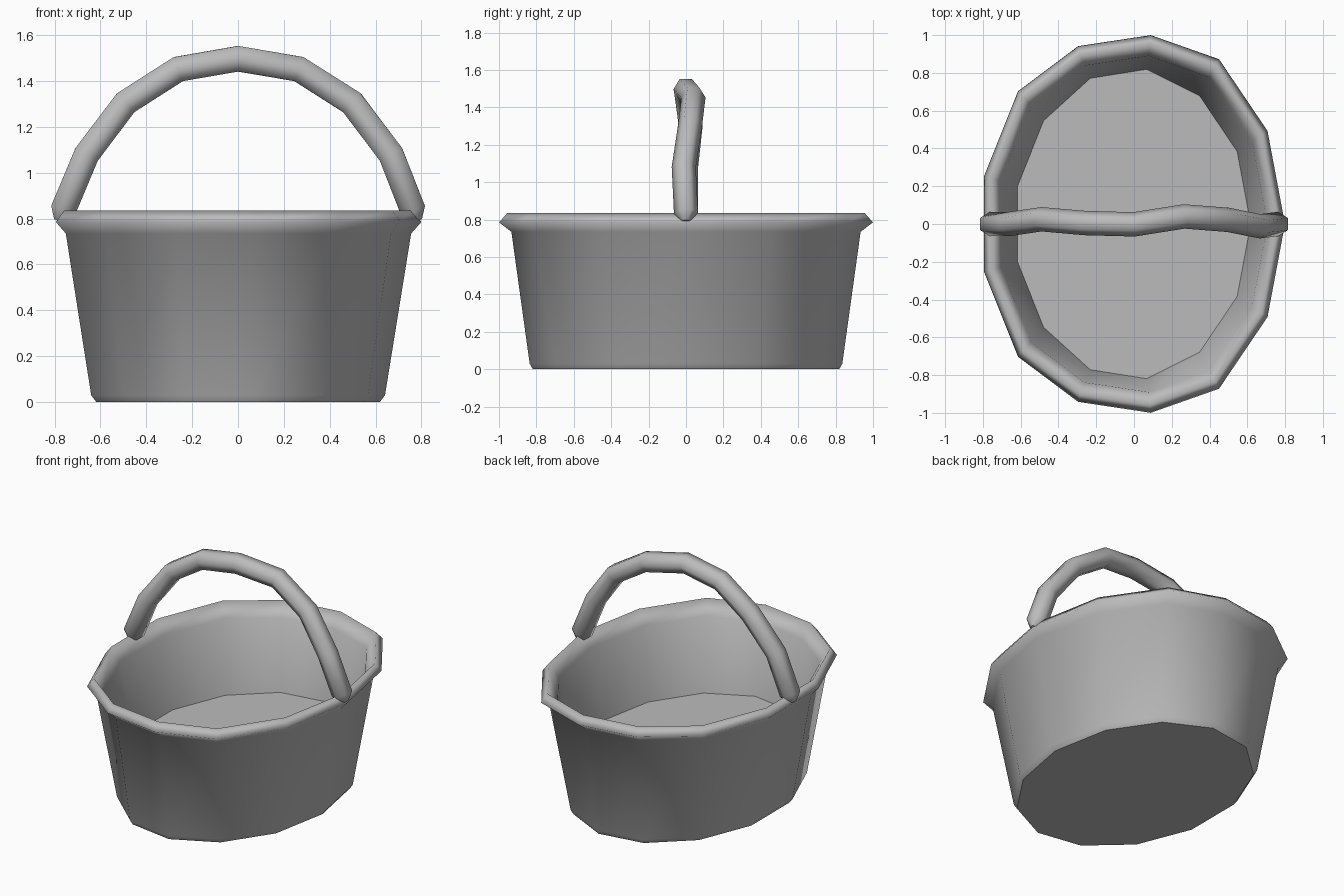
import bpy, bmesh, math
from mathutils import Vector

if "Cube" in bpy.data.objects:
    bpy.data.objects.remove(bpy.data.objects["Cube"])

grey = bpy.data.materials.new("basket_grey")
grey.diffuse_color = (0.5, 0.5, 0.5, 1)
grey.use_nodes = True
grey.node_tree.nodes["Principled BSDF"].inputs["Base Color"].default_value = grey.diffuse_color
SIDES = 13


def build(name, rings):
    """Skin a list of rings with smooth quads and close both ends with crisp caps."""
    bm = bmesh.new()
    loops = [[bm.verts.new(p) for p in ring] for ring in rings]
    for a, b in zip(loops, loops[1:]):
        n = len(a)
        for i in range(n):
            j = (i + 1) % n
            bm.faces.new((a[i], a[j], b[j], b[i]))
    caps = [bm.faces.new(loops[0][::-1]), bm.faces.new(loops[-1])]
    for f in bm.faces:
        f.smooth = True
    for cap in caps:
        for e in cap.edges:
            e.smooth = False
    bmesh.ops.recalc_face_normals(bm, faces=bm.faces)
    mesh = bpy.data.meshes.new(name)
    bm.to_mesh(mesh)
    bm.free()
    mesh.materials.append(grey)
    obj = bpy.data.objects.new(name, mesh)
    bpy.context.collection.objects.link(obj)
    return obj


def oval(rx, ry, z, pinch=1.0):
    """Thirteen-sided oval with a corner on +x; pinch pulls in its front and back corners."""
    ring = []
    for k in range(SIDES):
        a = 2 * math.pi * k / SIDES
        s = math.sin(a)
        ring.append(Vector((rx * math.cos(a) - 0.009,
                            ry * s * (pinch if abs(s) > 0.9 else 1), z)))
    return ring


# Tub in one skin: chamfered base, outer wall, flared rim, inner wall, raised floor
P = 0.95
build("basket_tub", [
    oval(0.627, 0.825, 0),
    oval(0.65, 0.842, 0.03),
    oval(0.764, 0.99, 0.735, P),
    oval(0.8085, 1.06, 0.785, P),
    oval(0.772, 1.013, 0.835, P),
    oval(0.716, 0.944, 0.745, P),
    oval(0.627, 0.825, 0.285),
])

# Slightly wavy six-sided arched handle: centre line points and radii
R = 0.0645
path = [(-0.785, 0, 0.79, 0.022), (-0.763, 0, 0.835, R),
        (-0.66, 0.0, 1.08, R), (-0.49, 0.025, 1.305, R),
        (-0.26, 0.005, 1.452, R), (0, -0.002, 1.497, R),
        (0.265, 0.040, 1.452, R), (0.497, 0.022, 1.305, R),
        (0.667, -0.012, 1.08, R), (0.763, 0, 0.835, R),
        (0.785, 0, 0.79, 0.022)]
points = [Vector(p[:3]) for p in path]
rings = []
for i, p in enumerate(points):
    tangent = (points[min(i + 1, len(points) - 1)] - points[max(i - 1, 0)]).normalized()
    up = tangent.cross(Vector((0, 1, 0))).normalized()
    side = up.cross(tangent)
    r = path[i][3]
    rings.append([p + r * (math.cos(a) * up + math.sin(a) * side)
                  for a in (math.pi / 3 * (k + 0.5) for k in range(6))])
build("handle", rings)
